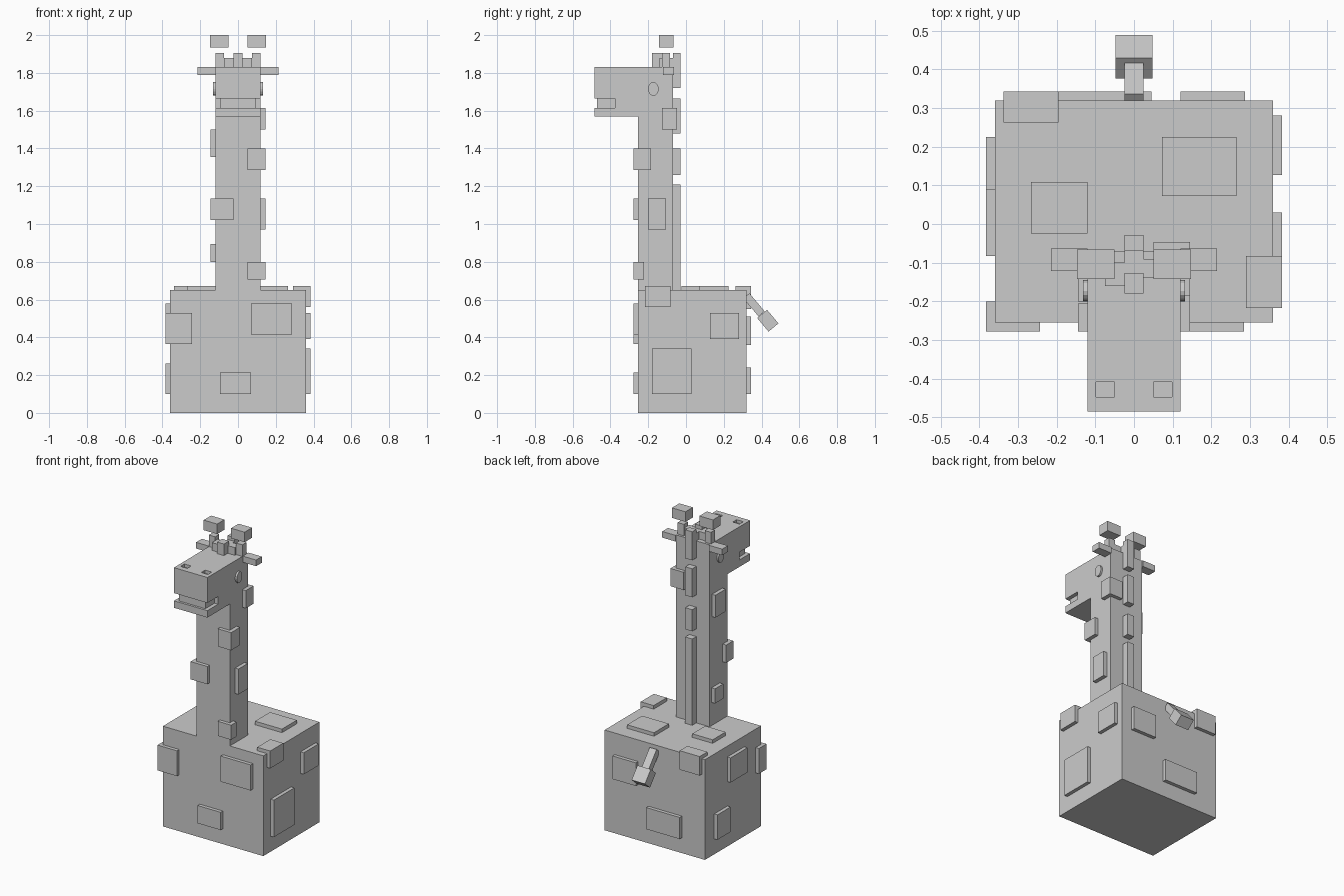
import bpy, bmesh, math
from mathutils import Matrix

if "Cube" in bpy.data.objects:
    bpy.data.objects.remove(bpy.data.objects["Cube"])


def finish(name, bm):
    bmesh.ops.recalc_face_normals(bm, faces=bm.faces)
    mesh = bpy.data.meshes.new(name)
    bm.to_mesh(mesh)
    bm.free()
    ob = bpy.data.objects.new(name, mesh)
    bpy.context.collection.objects.link(ob)
    return ob


def boxes(name, specs):
    """Each spec is x0, x1, y0, y1, z0, z1."""
    bm = bmesh.new()
    for x0, x1, y0, y1, z0, z1 in specs:
        m = Matrix.Translation(((x0 + x1) / 2, (y0 + y1) / 2, (z0 + z1) / 2)) \
            @ Matrix.Diagonal((x1 - x0, y1 - y0, z1 - z0, 1))
        bmesh.ops.create_cube(bm, size=1, matrix=m)
    return finish(name, bm)


def mirrored(x0, x1, *rest):
    return [(x0, x1, *rest), (-x1, -x0, *rest)]


def side_profile(name, pts, half):
    bm = bmesh.new()
    face = bm.faces.new([bm.verts.new((-half, y, z)) for y, z in pts])
    ext = bmesh.ops.extrude_face_region(bm, geom=[face])["geom"]
    bmesh.ops.translate(bm, vec=(2 * half, 0, 0),
                        verts=[v for v in ext if isinstance(v, bmesh.types.BMVert)])
    return finish(name, bm)


# Body
BX, BF, BB, BZ = 0.36, -0.255, 0.32, 0.65
boxes("body", [(-BX, BX, BF, BB, 0, BZ)])

# Neck and head as one profile with an open mouth
head = side_profile("neck_and_head", [
    (BF, BZ), (-0.07, BZ), (-0.07, 1.83), (-0.485, 1.83), (-0.485, 1.665),
    (-0.375, 1.665), (-0.375, 1.615), (-0.485, 1.615), (-0.485, 1.57), (BF, 1.57)], 0.12)
boxes("mouth_inside", [(-0.095, 0.095, -0.47, -0.375, 1.615, 1.665)])

# Nostril recesses
cutter = boxes("nostril_cutter", mirrored(0.05, 0.098, -0.448, -0.408, 1.81, 1.86))
cutter.hide_render = True
cutter.hide_viewport = True
cut = head.modifiers.new("nostrils", 'BOOLEAN')
cut.object = cutter
cut.operation = 'DIFFERENCE'
cut.solver = 'EXACT'

# Eyes
bm = bmesh.new()
for s in (-1, 1):
    m = Matrix.Translation((s * 0.122, -0.173, 1.715)) @ Matrix.Diagonal((1, 0.028, 0.036, 1)) \
        @ Matrix.Rotation(math.pi / 2, 4, 'Y')
    bmesh.ops.create_cone(bm, cap_ends=True, segments=16, radius1=1, radius2=1, depth=0.02, matrix=m)
finish("eyes", bm)

# Ears and horns
boxes("ears", mirrored(0.12, 0.215, -0.122, -0.063, 1.79, 1.83))
boxes("horn_stems", mirrored(0.075, 0.12, -0.127, -0.085, 1.83, 1.905))
boxes("horn_tips", mirrored(0.05, 0.147, -0.142, -0.066, 1.935, 2.0))

# Mane along the back of the neck, with tufts on the head
boxes("mane", [(-0.025, 0.025, -0.07, -0.028, a, b) for a, b in
               ((BZ, 1.21), (1.26, 1.40), (1.48, 1.665), (1.72, 1.905))])
boxes("head_tufts", [
    (-0.025, 0.025, -0.18, -0.127, 1.83, 1.905),
    (-0.025, 0.025, -0.127, -0.07, 1.83, 1.88),
    (-0.075, -0.025, -0.16, -0.1, 1.83, 1.88),
    (0.025, 0.075, -0.14, -0.09, 1.83, 1.88)])

# Raised patches on the body
P = 0.023
boxes("body_patches", [
    (-BX - P, -0.243, BF - P, -0.2, 0.366, 0.53),
    (0.07, 0.285, BF - P, BF, 0.414, 0.58),
    (-0.095, 0.07, BF - P, BF, 0.10, 0.215),
    (0.29, BX + P, -0.217, -0.083, 0.56, BZ + P),
    (BX, BX + P, 0.127, 0.28, 0.39, 0.53),
    (BX, BX + P, -0.18, 0.03, 0.10, 0.34),
    (-BX - P, -BX, -0.083, 0.09, 0.42, 0.58),
    (-BX - P, -BX, 0.09, 0.225, 0.10, 0.262),
    (0.072, 0.265, 0.072, 0.225, BZ, BZ + P),
    (-0.267, -0.12, -0.025, 0.108, BZ, BZ + P),
    (-0.338, -0.195, 0.263, BB + P, 0.55, BZ + P),
    (0.12, 0.287, BB, BB + P, 0.36, 0.51),
    (-0.195, 0.045, BB, BB + P, 0.10, 0.24)])

# Raised patches on the neck
boxes("neck_patches", [
    (0.05, 0.145, BF - P, -0.222, 0.705, 0.80),
    (-0.145, -0.025, BF - P, -0.205, 1.02, 1.135),
    (0.05, 0.145, BF - P, -0.185, 1.285, 1.40),
    (0.12, 0.145, -0.202, -0.106, 0.97, 1.135),
    (0.05, 0.145, -0.127, -0.047, 1.50, 1.615),
    (-0.145, -0.12, -0.20, -0.095, 1.355, 1.50),
    (-0.145, -0.12, -0.175, -0.09, 0.80, 0.895)])

# Sloping tail with a thicker tip
for name, y, z, w, length, thick in (("tail", 0.36, 0.572, 0.05, 0.125, 0.042),
                                     ("tail_tip", 0.433, 0.488, 0.096, 0.094, 0.068)):
    ob = boxes(name, [(-w / 2, w / 2, -length / 2, length / 2, -thick / 2, thick / 2)])
    ob.location = (0, y, z)
    ob.rotation_euler.x = math.radians(-50)
